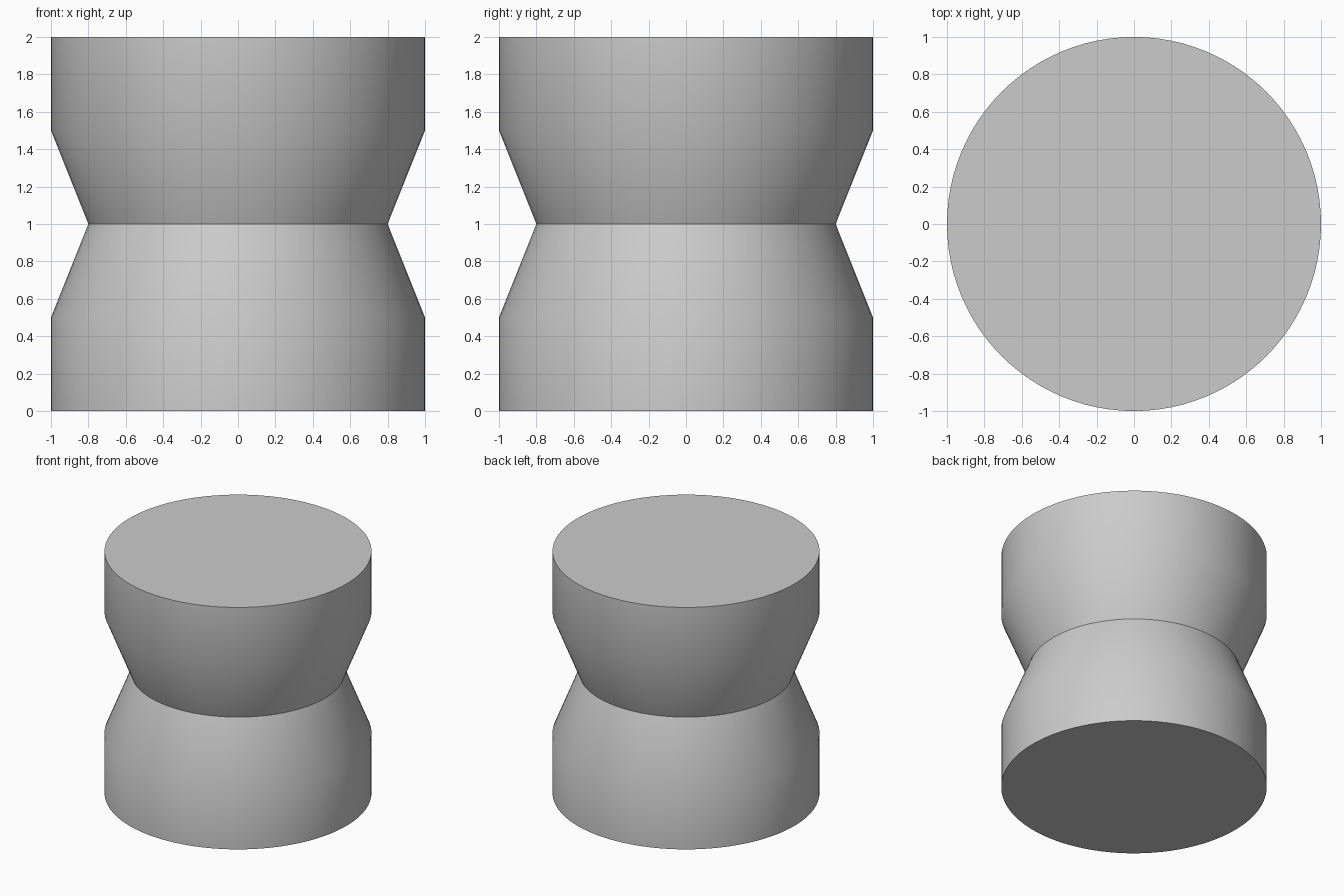
import bpy, bmesh, math

cube = bpy.data.objects.get("Cube")
if cube:
    bpy.data.objects.remove(cube, do_unlink=True)

SEGMENTS = 96
# Radius and height of each ring, from base to top
PROFILE = [(1, 0), (1, 0.5), (0.8, 1), (1, 1.5), (1, 2)]

# Plain grey finish
grey = bpy.data.materials.new("light_grey")
grey.use_nodes = True
colour = (0.6, 0.6, 0.6, 1)
grey.diffuse_color = colour
grey.node_tree.nodes["Principled BSDF"].inputs["Base Color"].default_value = colour

# Waisted drum: stacked rings bridged into walls, closed by flat caps
bm = bmesh.new()
rings = []
for radius, z in PROFILE:
    angles = [math.tau * i / SEGMENTS for i in range(SEGMENTS)]
    rings.append([bm.verts.new((radius * math.cos(a), radius * math.sin(a), z)) for a in angles])
for low, high in zip(rings, rings[1:]):
    for i in range(SEGMENTS):
        j = (i + 1) % SEGMENTS
        bm.faces.new((low[i], low[j], high[j], high[i]))
bm.faces.new(rings[0][::-1])
bm.faces.new(rings[-1])

mesh = bpy.data.meshes.new("waisted_drum")
bm.to_mesh(mesh)
bm.free()
mesh.materials.append(grey)
drum = bpy.data.objects.new("waisted_drum", mesh)
bpy.context.collection.objects.link(drum)

# Soft shoulders, crisp waist and rims
bpy.ops.object.select_all(action="DESELECT")
drum.select_set(True)
bpy.context.view_layer.objects.active = drum
bpy.ops.object.shade_smooth_by_angle(angle=math.radians(30))
